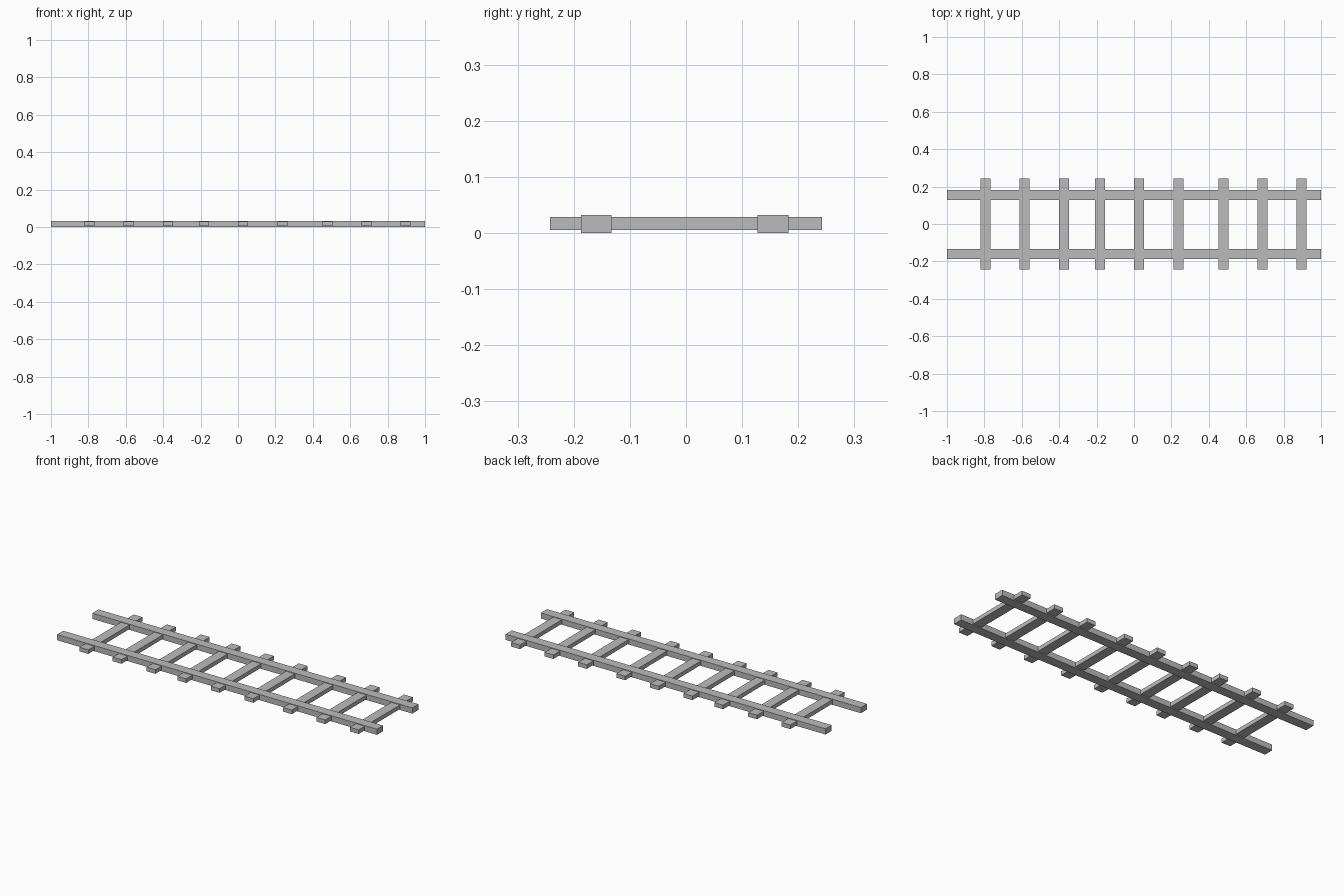
import bpy

default_cube = bpy.data.objects.get("Cube")
if default_cube:
    bpy.data.objects.remove(default_cube, do_unlink=True)

# Single plain grey
grey = bpy.data.materials.new("plain_grey")
grey.use_nodes = True
colour = (0.5, 0.5, 0.5, 1)
grey.diffuse_color = colour
grey.node_tree.nodes["Principled BSDF"].inputs["Base Color"].default_value = colour


def add_bar(name, centre, size):
    """Square-edged bar with its scale applied."""
    bpy.ops.mesh.primitive_cube_add(size=1, location=centre)
    bar = bpy.context.object
    bar.name = bar.data.name = name
    bar.scale = size
    bpy.ops.object.transform_apply(location=False, rotation=False, scale=True)
    bar.data.materials.append(grey)
    return bar


BAR_WIDTH = 0.055
RAIL_HEIGHT = 0.032
RUNG_HEIGHT = 0.023
MID_Z = RAIL_HEIGHT / 2

# Two long side rails
for name, y in (("front_rail", -0.16), ("back_rail", 0.155)):
    add_bar(name, (0, y, MID_Z), (2, BAR_WIDTH, RAIL_HEIGHT))

# Slightly unevenly spaced rungs running through the rails
rung_positions = (-0.794, -0.586, -0.374, -0.182, 0.027, 0.238, 0.478, 0.687, 0.896)
for number, x in enumerate(rung_positions, 1):
    add_bar(f"rung_{number}", (x, 0, MID_Z + 0.001), (BAR_WIDTH, 0.484, RUNG_HEIGHT))
